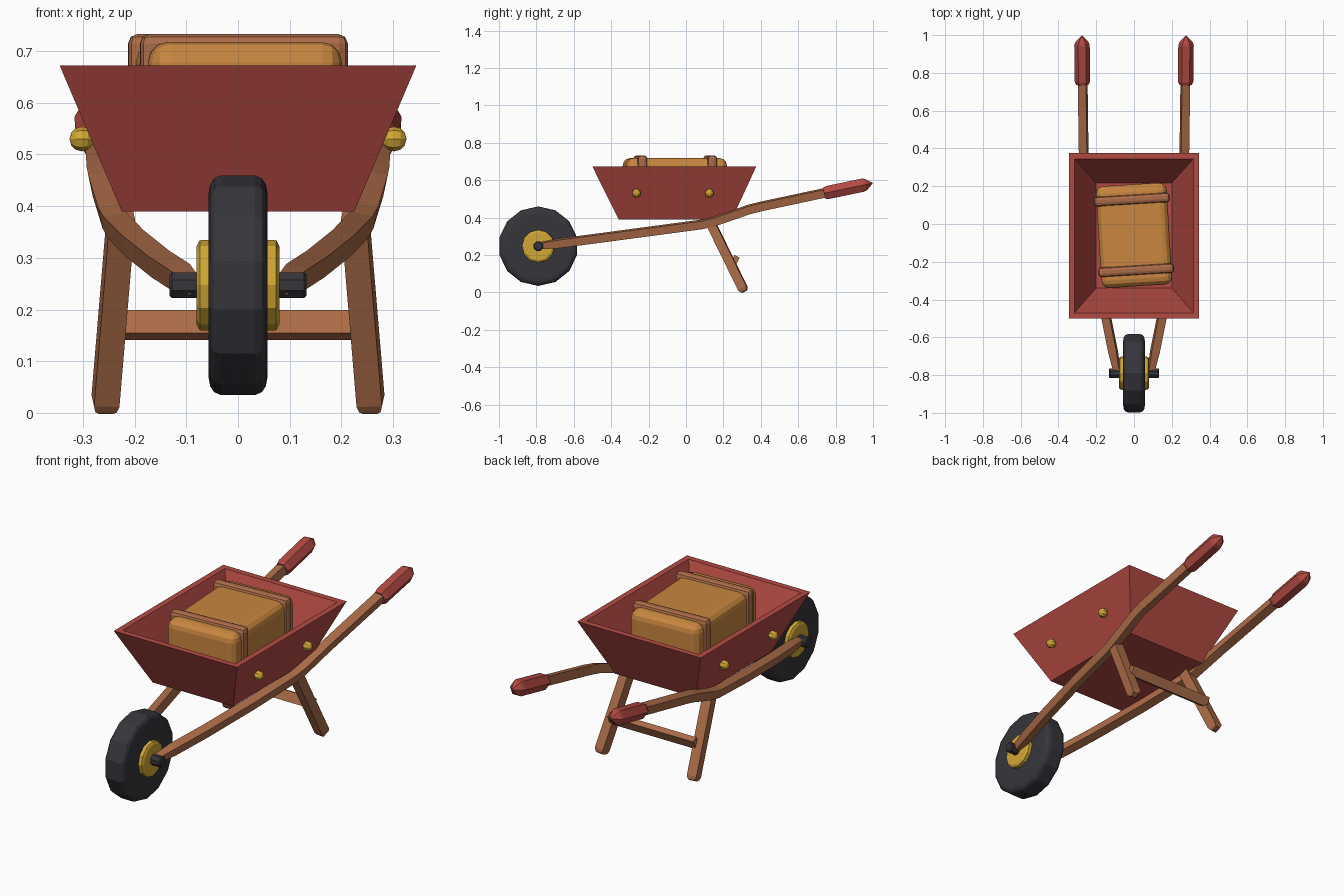
import bpy, bmesh, math
from mathutils import Vector, Matrix

if "Cube" in bpy.data.objects:
    bpy.data.objects.remove(bpy.data.objects["Cube"])


def material(name, rgb):
    m = bpy.data.materials.new(name)
    m.diffuse_color = (*rgb, 1)
    m.use_nodes = True
    m.node_tree.nodes["Principled BSDF"].inputs["Base Color"].default_value = m.diffuse_color
    return m


RED = material("barn red", (0.45, 0.068, 0.055))
WOOD = material("wood brown", (0.41, 0.15, 0.065))
TAN = material("sack tan", (0.58, 0.24, 0.05))
GOLD = material("brass yellow", (0.64, 0.39, 0.035))
DARK = material("rubber dark", (0.036, 0.036, 0.044))


def finish(bm, name, mat):
    bmesh.ops.recalc_face_normals(bm, faces=bm.faces)
    me = bpy.data.meshes.new(name)
    bm.to_mesh(me)
    bm.free()
    me.materials.append(mat)
    ob = bpy.data.objects.new(name, me)
    bpy.context.collection.objects.link(ob)
    return ob


def sweep(name, points, radii, sides, mat, twist=0.0):
    """Tube of given side count through the points, with a radius at each."""
    pts = [Vector(p) for p in points]
    bm = bmesh.new()
    rings = []
    for i, p in enumerate(pts):
        t = (pts[min(i + 1, len(pts) - 1)] - pts[max(i - 1, 0)]).normalized()
        ref = Vector((1, 0, 0)) if abs(t.x) < 0.9 else Vector((0, 0, 1))
        u = (ref - t * ref.dot(t)).normalized()
        v = t.cross(u)
        ring = []
        for k in range(sides):
            a = twist + math.tau * k / sides
            ring.append(bm.verts.new(p + (u * math.cos(a) + v * math.sin(a)) * radii[i]))
        rings.append(ring)
    for a, b in zip(rings, rings[1:]):
        for k in range(sides):
            j = (k + 1) % sides
            bm.faces.new((a[k], a[j], b[j], b[k]))
    bm.faces.new(rings[0])
    bm.faces.new(rings[-1])
    return finish(bm, name, mat)


def box(name, centre, size, mat, rot=None, bevel=0.0, segments=2):
    bm = bmesh.new()
    bmesh.ops.create_cube(bm, size=1)
    bmesh.ops.scale(bm, vec=size, verts=bm.verts)
    if bevel:
        bmesh.ops.bevel(bm, geom=bm.edges[:], offset=bevel, segments=segments,
                        profile=0.5, affect='EDGES')
    m = Matrix.Translation(centre) @ (rot or Matrix())
    bmesh.ops.transform(bm, matrix=m, verts=bm.verts)
    return finish(bm, name, mat)


# Wheel: tyre, hub and axle, turned around the x axis
WY, WZ = -0.79, 0.247


def turned(name, profile, sides, mat, twist=0.0):
    full = [(-x, r) for x, r in profile] + [(x, r) for x, r in reversed(profile)]
    return sweep(name, [(x, WY, WZ) for x, r in full], [r for x, r in full],
                 sides, mat, twist)


turned("tyre", [(0.057, 0.178), (0.054, 0.195), (0.046, 0.207), (0.033, 0.2125)], 14, DARK)
turned("hub", [(0.08, 0.076), (0.074, 0.087), (0.055, 0.088)], 12, GOLD)
turned("axle", [(0.133, 0.021), (0.128, 0.027), (0.09, 0.027)], 8, DARK, math.pi / 8)

# Tray: tapered hopper, outer shell and cavity joined by the rim
bm = bmesh.new()
loops = []
for x, y0, y1, z in ((0.225, -0.36, 0.245, 0.39), (0.345, -0.50, 0.375, 0.672),
                     (0.315, -0.47, 0.345, 0.672), (0.20, -0.338, 0.218, 0.412)):
    loops.append([bm.verts.new(c) for c in
                  ((-x, y0, z), (x, y0, z), (x, y1, z), (-x, y1, z))])
for a, b in zip(loops, loops[1:]):
    for k in range(4):
        j = (k + 1) % 4
        bm.faces.new((a[k], a[j], b[j], b[k]))
bm.faces.new(loops[0])
bm.faces.new(loops[-1])
finish(bm, "tray", RED)

# Sack with two straps, turned slightly in the tray
turn = Matrix.Rotation(math.radians(3.5), 4, 'Z')
sack_centre = Vector((0, -0.06, 0.565))
box("sack", sack_centre, (0.375, 0.54, 0.306), TAN, turn, 0.04, 3)
for name, dy in (("front_strap", -0.185), ("rear_strap", 0.19)):
    c = sack_centre + turn @ Vector((0, dy, 0.005))
    box(name, c, (0.402, 0.052, 0.326), WOOD, turn, 0.018, 2)

# Parts on both sides: handle beam, grip, leg and rivets
for s, side in ((-1, "left"), (1, "right")):
    beam = [(0.085, -0.81, 0.245), (0.11, -0.68, 0.262), (0.15, -0.48, 0.288),
            (0.20, -0.18, 0.328), (0.235, 0.09, 0.364), (0.245, 0.16, 0.382),
            (0.264, 0.34, 0.444), (0.267, 0.40, 0.459), (0.272, 0.78, 0.54)]
    sweep(side + "_beam", [(s * x, y, z) for x, y, z in beam],
          [0.02] + [0.031] * 8, 4, WOOD, math.pi / 4 + s * 0.2)

    # Grip: hexagonal sleeve with a pointed end
    a, b = Vector((s * 0.273, 0.738, 0.53)), Vector((s * 0.276, 0.998, 0.584))
    sweep(side + "_grip", [a.lerp(b, t) for t in (0, 0.07, 0.8, 0.86, 1)],
          [0.034, 0.041, 0.041, 0.036, 0.002], 6, RED)

    # Leg with a chamfered foot
    a, b = Vector((s * 0.226, 0.125, 0.385)), Vector((s * 0.258, 0.312, 0.004))
    sweep(side + "_leg", [a.lerp(b, t) for t in (0, 0.95, 0.985, 1)],
          [0.035, 0.035, 0.029, 0.019], 4, WOOD, math.pi / 4 + s * 0.1)

    # Rivets on the tray wall
    for i, y in enumerate((-0.265, 0.125)):
        bm = bmesh.new()
        bmesh.ops.create_uvsphere(bm, u_segments=8, v_segments=6, radius=0.024)
        bmesh.ops.transform(bm, verts=bm.verts,
                            matrix=Matrix.Translation((s * 0.302, y, 0.53))
                            @ Matrix.Rotation(math.pi / 2, 4, 'Y'))
        finish(bm, f"{side}_rivet_{i + 1}", GOLD)

# Crossbar behind the legs
box("crossbar", (0, 0.262, 0.17), (0.48, 0.03, 0.05), WOOD,
    Matrix.Rotation(math.radians(-26), 4, 'X'))
